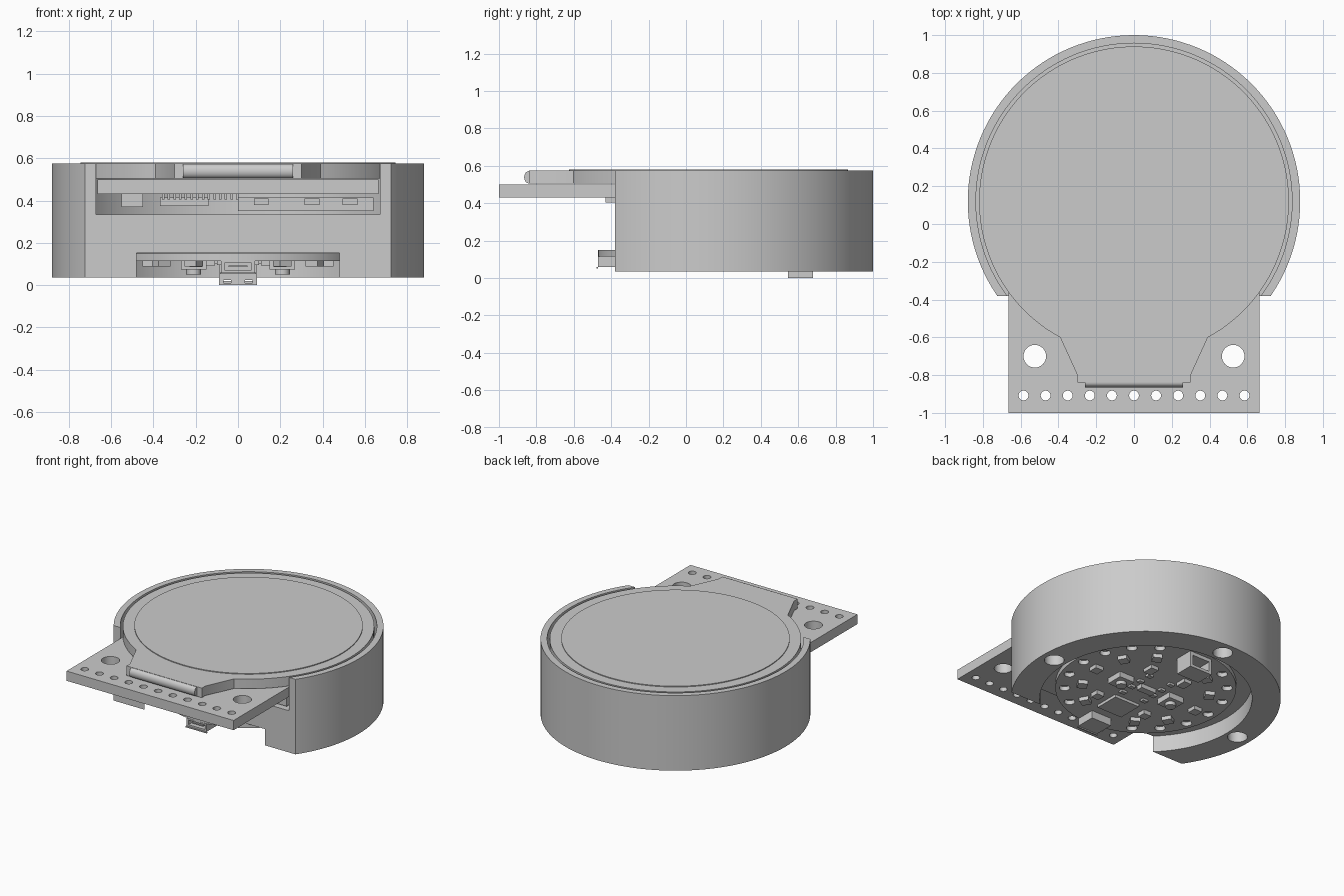
import bpy, bmesh, math
from mathutils import Matrix, Vector

cube = bpy.data.objects.get("Cube")
if cube:
    bpy.data.objects.remove(cube, do_unlink=True)

grey = bpy.data.materials.new("plain_grey")
grey.use_nodes = True
COLOR = (0.6, 0.6, 0.6, 1)
grey.diffuse_color = COLOR
grey.node_tree.nodes["Principled BSDF"].inputs["Base Color"].default_value = COLOR

CY = 0.12  # centre of the round housing in y


def prism(name, points, z0, z1):
    """Extrude a flat outline from z0 to z1."""
    bm = bmesh.new()
    face = bm.faces.new([bm.verts.new((x, y, z0)) for x, y in points])
    top = bmesh.ops.extrude_face_region(bm, geom=[face])["geom"]
    bmesh.ops.translate(bm, vec=(0, 0, z1 - z0),
                        verts=[v for v in top if isinstance(v, bmesh.types.BMVert)])
    bmesh.ops.recalc_face_normals(bm, faces=bm.faces)
    mesh = bpy.data.meshes.new(name)
    bm.to_mesh(mesh)
    bm.free()
    mesh.materials.append(grey)
    obj = bpy.data.objects.new(name, mesh)
    bpy.context.collection.objects.link(obj)
    return obj


def arc(cx, cy, r, start=0, end=360, n=96):
    full = end - start == 360
    steps = n if full else n - 1
    return [(cx + r * math.cos(math.radians(start + (end - start) * i / steps)),
             cy + r * math.sin(math.radians(start + (end - start) * i / steps)))
            for i in range(n)]


def disc(name, cx, cy, r, z0, z1, n=96):
    return prism(name, arc(cx, cy, r, n=n), z0, z1)


def box(name, x0, x1, y0, y1, z0, z1):
    return prism(name, [(x0, y0), (x1, y0), (x1, y1), (x0, y1)], z0, z1)


def cut(obj, cutters):
    """Subtract every cutter, then remove the cutters."""
    for c in cutters:
        mod = obj.modifiers.new("cut", "BOOLEAN")
        mod.operation, mod.solver, mod.object = "DIFFERENCE", "EXACT", c
    bpy.context.view_layer.update()
    graph = bpy.context.evaluated_depsgraph_get()
    mesh = bpy.data.meshes.new_from_object(obj.evaluated_get(graph))
    obj.modifiers.clear()
    obj.data = mesh
    for c in cutters:
        bpy.data.objects.remove(c, do_unlink=True)


def smooth(obj):
    bpy.ops.object.select_all(action="DESELECT")
    obj.select_set(True)
    bpy.context.view_layer.objects.active = obj
    bpy.ops.object.shade_smooth_by_angle(angle=math.radians(30))


# Round housing: flat front, pocket above, recess below, three screw holes
housing = disc("housing", 0, CY, 0.88, 0.035, 0.575, 128)
cut(housing, [
    box("front_cut", -1, 1, -1, -0.38, -0.1, 0.8),
    disc("pocket_cut", 0, CY, 0.837, 0.335, 0.8, 128),
    disc("recess_cut", 0, CY, 0.693, -0.1, 0.152),
] + [disc("screw_cut", x, y, 0.065, -0.1, 0.3, 32)
     for x, y in ((0.78, CY), (-0.78, CY), (0, CY + 0.78))])

# Upper circuit board with mounting and pin holes
upper_board = box("upper_board", -0.665, 0.665, -1, 0.58, 0.43, 0.5)
cut(upper_board,
    [disc("mount_cut", s * 0.525, -0.70, 0.06, 0.3, 0.7, 32) for s in (-1, 1)] +
    [disc("pin_cut", i * 0.117, -0.908, 0.026, 0.3, 0.7, 20) for i in range(-5, 6)])

# Display: disc with tapered tail, thin lens, folded ribbon
a = math.degrees(math.atan2(-0.72, 0.39))
outline = arc(0, CY, 0.82, a, 180 - a) + [(-0.3, -0.8), (-0.3, -0.84), (0.3, -0.84), (0.3, -0.8)]
display = prism("display", outline, 0.505, 0.574)
lens = disc("display_lens", 0, CY, 0.745, 0.574, 0.58)
ribbon = prism("display_ribbon", arc(0, 0, 1, -90, 90, 14), -0.26, 0.26)
# Local x bulges forward, local y is height, local z runs sideways
for v in ribbon.data.vertices:
    x, y, z = v.co
    v.co = (z, -0.84 - 0.025 * x, 0.539 + 0.033 * y)
ribbon.data.flip_normals()
bm = bmesh.new()
bm.from_mesh(ribbon.data)
bmesh.ops.recalc_face_normals(bm, faces=bm.faces)
bm.to_mesh(ribbon.data)
bm.free()

# Parts under the upper board
box("memory_slot", 0, 0.64, -0.36, 0.2, 0.35, 0.415)
box("pin_header", -0.37, -0.14, -0.37, -0.29, 0.375, 0.415)
box("corner_part", -0.55, -0.45, -0.36, -0.25, 0.37, 0.43)
for i in range(14):
    x = -0.36 + i * 0.027
    box("header_pin", x, x + 0.012, -0.43, -0.37, 0.405, 0.43)
for x in (0.11, 0.35, 0.53):
    box("small_socket", x - 0.035, x + 0.035, -0.38, -0.3, 0.38, 0.41)

# Lower round board with pads around its edge
lower_board = disc("lower_board", 0, CY, 0.59, 0.115, 0.15)
cut(lower_board, [
    disc("pad_cut", 0.53 * math.cos(t), CY + 0.53 * math.sin(t), 0.035, 0, 0.145, 20)
    for t in (math.radians(base + 20 * k) for base in (0, 180) for k in range(-3, 4))])

# Ring of lights, turned to face the centre
for k in range(12):
    if k in (3, 9):
        continue
    t = math.radians(30 * k)
    light = box("ring_light", -0.032, 0.032, -0.032, 0.032, 0.088, 0.115)
    light.data.transform(Matrix.Translation((0.42 * math.cos(t), CY + 0.42 * math.sin(t), 0))
                         @ Matrix.Rotation(t, 4, "Z"))

# Buttons, chips and small parts
for s in (-1, 1):
    box("button_base", s * 0.21 - 0.06, s * 0.21 + 0.06, CY - 0.06, CY + 0.06, 0.075, 0.115)
    disc("button_cap", s * 0.21, CY, 0.035, 0.05, 0.075, 24)
    box("side_chip", s * 0.14 - 0.03, s * 0.14 + 0.03, 0.3, 0.38, 0.09, 0.115)
    box("switch_part", s * 0.2 - 0.03, s * 0.2 + 0.03, -0.16, -0.1, 0.085, 0.115)
    for j in range(4):
        y = -0.02 + j * 0.09
        box("tiny_part", s * 0.09 - 0.02, s * 0.09 + 0.02, y, y + 0.03, 0.1, 0.115)
box("main_chip", -0.1, 0.1, -0.25, -0.07, 0.095, 0.115)
box("slide_switch", -0.06, 0.06, 0.1, 0.15, 0.085, 0.115)

# Front socket, hollow
socket = box("front_socket", -0.08, 0.08, -0.47, -0.33, 0.06, 0.115)
cut(socket, [box("socket_cut", -0.065, 0.065, -0.6, -0.36, 0.072, 0.105)])
box("socket_tongue", -0.045, 0.045, -0.46, -0.35, 0.085, 0.093)
box("socket_lip", -0.085, 0.085, -0.478, -0.47, 0.052, 0.06)

# Rear battery socket, hollow with two slots
rear = box("battery_socket", -0.09, 0.09, 0.545, 0.68, 0, 0.115)
cut(rear, [box("battery_cut", -0.07, 0.07, 0.57, 0.8, 0.02, 0.09)] +
    [box("slot_cut", s * 0.05 - 0.018, s * 0.05 + 0.018, 0.5, 0.6, 0.01, 0.025)
     for s in (-1, 1)])

for obj in [o for o in bpy.data.objects if o.type == "MESH"]:
    if len(obj.data.polygons) > 12:
        smooth(obj)
